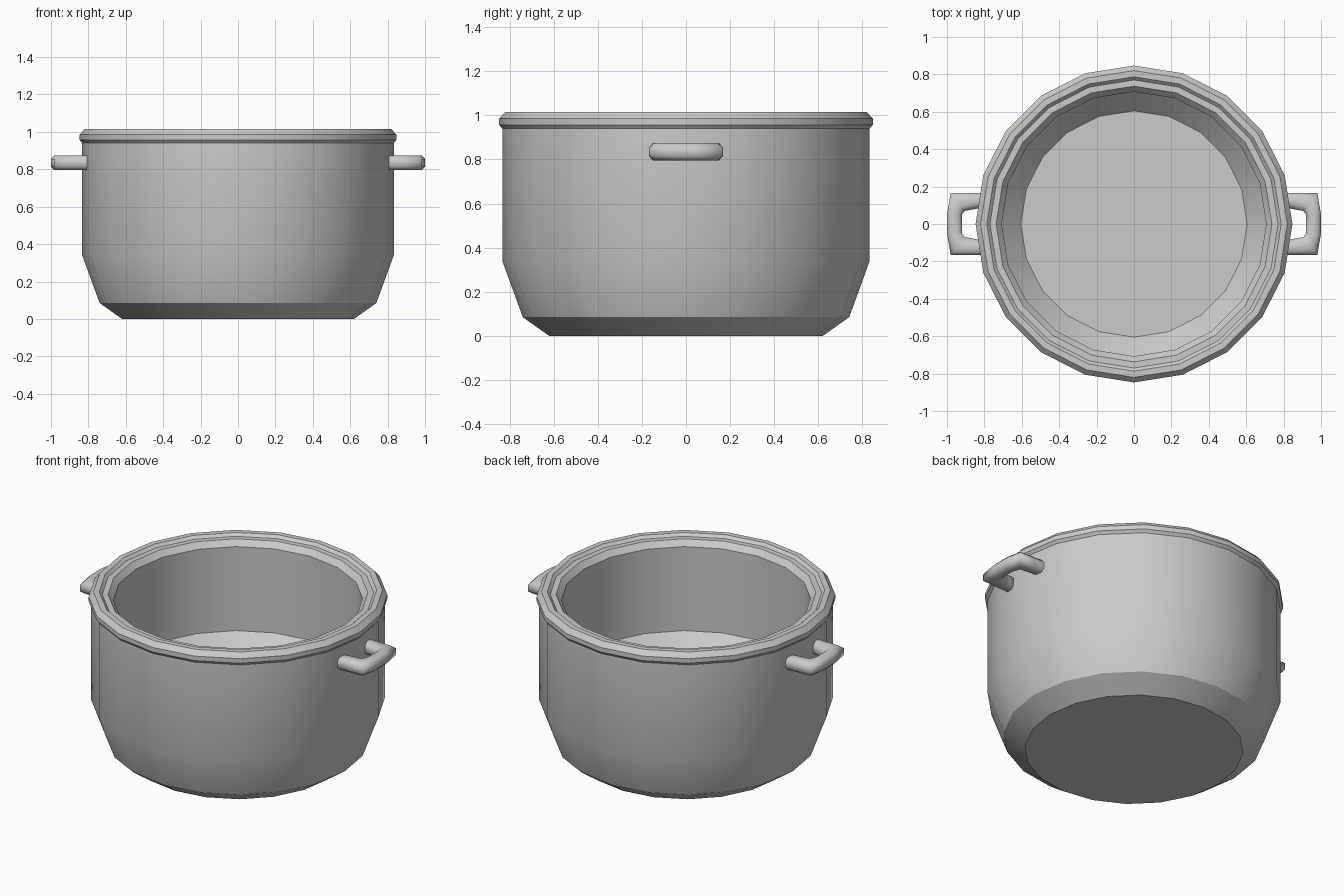
import bpy, bmesh
from math import cos, sin, pi, radians

if "Cube" in bpy.data.objects:
    bpy.data.objects.remove(bpy.data.objects["Cube"])

SIDES = 20


def finish(name, bm, angle):
    bmesh.ops.recalc_face_normals(bm, faces=bm.faces)
    mesh = bpy.data.meshes.new(name)
    bm.to_mesh(mesh)
    bm.free()
    obj = bpy.data.objects.new(name, mesh)
    bpy.context.collection.objects.link(obj)
    bpy.ops.object.select_all(action='DESELECT')
    obj.select_set(True)
    bpy.context.view_layer.objects.active = obj
    bpy.ops.object.shade_smooth_by_angle(angle=radians(angle))
    return obj


def loft(name, rings, angle):
    """Skin a list of closed point rings and cap both ends."""
    bm = bmesh.new()
    loops = [[bm.verts.new(p) for p in ring] for ring in rings]
    n = len(loops[0])
    for a, b in zip(loops, loops[1:]):
        for i in range(n):
            j = (i + 1) % n
            bm.faces.new((a[i], a[j], b[j], b[i]))
    bm.faces.new(loops[0])
    bm.faces.new(loops[-1])
    return finish(name, bm, angle)


# Pot: underside, flared base, wall, lipped rim with lid ledge,
# straight inner wall, sloped inner base and floor
profile = [(0.62, 0), (0.74, 0.085), (0.833, 0.34), (0.833, 0.94),
           (0.847, 0.957), (0.847, 0.985), (0.82, 1.015), (0.787, 1.015),
           (0.77, 0.998), (0.737, 0.998), (0.707, 0.963),
           (0.707, 0.437), (0.605, 0.33)]
loft("pot_body", [[(r * cos(2 * pi * i / SIDES), r * sin(2 * pi * i / SIDES), z)
                   for i in range(SIDES)] for r, z in profile], 28)

# Handles: chamfered bar lofted through (inner point, outer point) stations
half = [((0.80, 0.09), (0.80, 0.167)),
        ((0.85, 0.08), (0.88, 0.167)),
        ((0.905, 0.07), (0.98, 0.165)),
        ((0.92, 0.05), (1.0, 0.05))]
stations = half + [((a[0], -a[1]), (b[0], -b[1])) for a, b in reversed(half)]
section = [(0, -0.5), (0.25, -1), (0.75, -1), (1, -0.5),
           (1, 0.5), (0.75, 1), (0.25, 1), (0, 0.5)]
for name, side in (("right_handle", 1), ("left_handle", -1)):
    loft(name, [[(side * (a[0] + (b[0] - a[0]) * t), a[1] + (b[1] - a[1]) * t,
                  0.835 + 0.04 * h) for t, h in section] for a, b in stations], 80)
